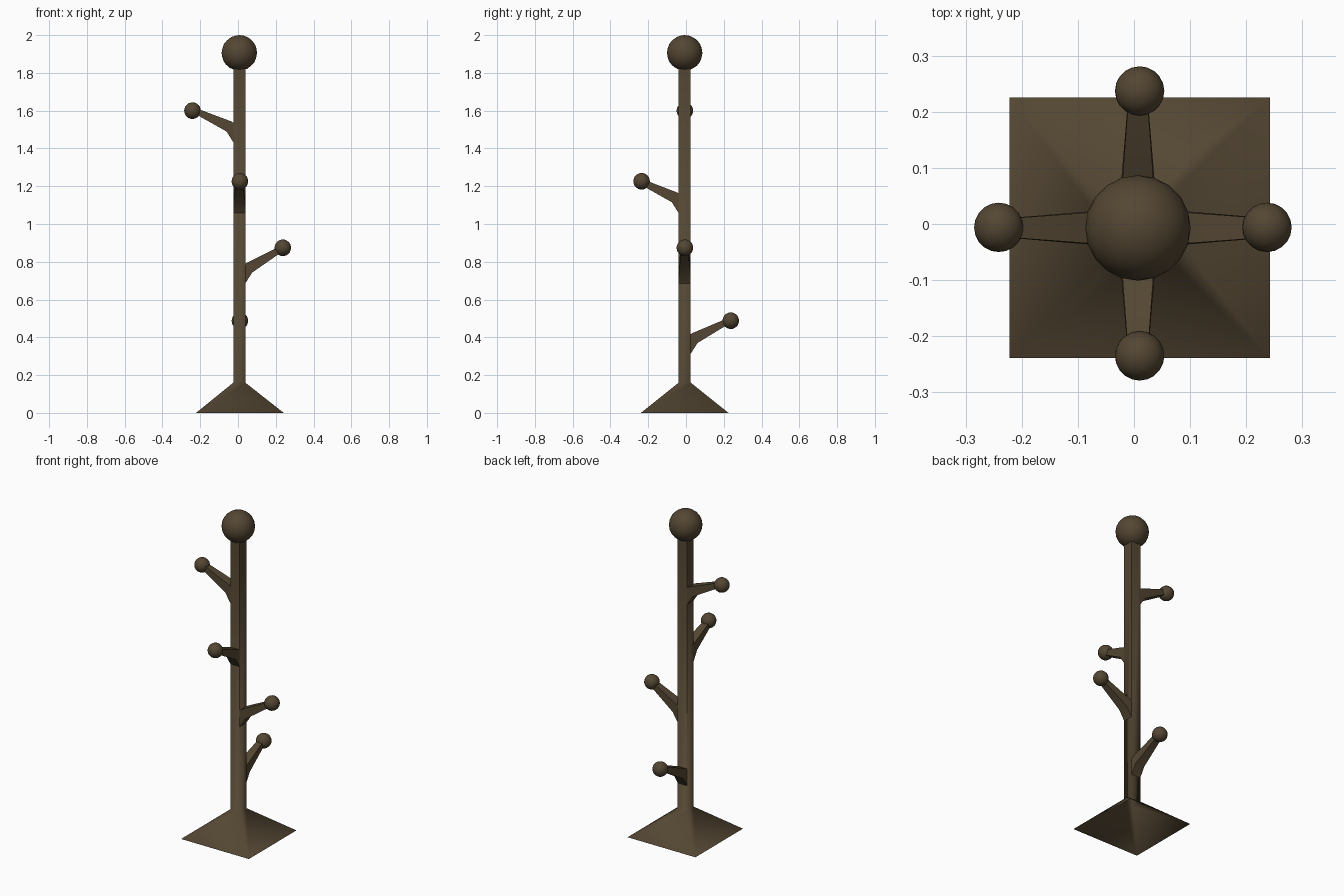
import bpy, bmesh, math
from mathutils import Vector, Matrix

if "Cube" in bpy.data.objects:
    bpy.data.objects.remove(bpy.data.objects["Cube"])

CX, CY = 0.007, -0.007      # centre line of the post

wood = bpy.data.materials.new("dark_brown_wood")
wood.diffuse_color = (0.088, 0.062, 0.033, 1)
wood.use_nodes = True
wood.node_tree.nodes["Principled BSDF"].inputs["Base Color"].default_value = wood.diffuse_color


def finish(name, bm, angle):
    bmesh.ops.recalc_face_normals(bm, faces=bm.faces[:])
    me = bpy.data.meshes.new(name)
    bm.to_mesh(me)
    bm.free()
    me.materials.append(wood)
    ob = bpy.data.objects.new(name, me)
    bpy.context.collection.objects.link(ob)
    bpy.ops.object.select_all(action='DESELECT')
    ob.select_set(True)
    bpy.context.view_layer.objects.active = ob
    bpy.ops.object.shade_smooth_by_angle(angle=math.radians(angle))
    return ob


def loft(rings):
    """Join a list of four-point rings with quads, ends left open."""
    bm = bmesh.new()
    vs = [[bm.verts.new(p) for p in ring] for ring in rings]
    for a, b in zip(vs, vs[1:]):
        for i in range(4):
            j = (i + 1) % 4
            bm.faces.new((a[i], a[j], b[j], b[i]))
    return bm


def ball(name, centre, radius):
    bm = bmesh.new()
    bmesh.ops.create_icosphere(bm, subdivisions=3, radius=radius,
                               matrix=Matrix.Translation(centre))
    finish(name, bm, 60)


# Square post flaring into a hollow pyramid foot
def square(cx, h, z):
    return [(cx + sx * h, CY + sy * h, z)
            for sx, sy in ((-1, -1), (1, -1), (1, 1), (-1, 1))]


finish("post_and_foot", loft([square(0.01, 0.232, 0.0),
                              square(CX, 0.032, 0.16),
                              square(CX, 0.032, 1.86)]), 60)

# Large knob on top
ball("top_knob", (CX, CY, 1.906), 0.094)


# Tapered elbow pegs with small knobs: name, direction, foot height, knob position
def peg(name, angle, z0, knob):
    # each section: lower (r, z), upper (r, z), half width
    zk = knob[2]
    sections = [((0.030, z0), (0.030, z0 + 0.105), 0.032),
                ((0.068, z0 + 0.060), (0.040, z0 + 0.112), 0.031),
                ((0.225, zk - 0.022), (0.215, zk + 0.008), 0.018)]
    turn = Matrix.Translation((CX, CY, 0)) @ Matrix.Rotation(angle, 4, 'Z')
    rings = []
    for (rl, zl), (ru, zu), w in sections:
        ring = [(rl, -w, zl), (rl, w, zl), (ru, w, zu), (ru, -w, zu)]
        rings.append([turn @ Vector(p) for p in ring])
    finish(name + "_peg", loft(rings), 30)
    ball(name + "_knob", knob, 0.044)


peg("back", math.pi / 2, 0.31, (0.01, 0.237, 0.488))
peg("right", 0, 0.683, (0.237, -0.006, 0.874))
peg("front", -math.pi / 2, 1.055, (0.01, -0.235, 1.226))
peg("left", math.pi, 1.43, (-0.241, -0.006, 1.60))
